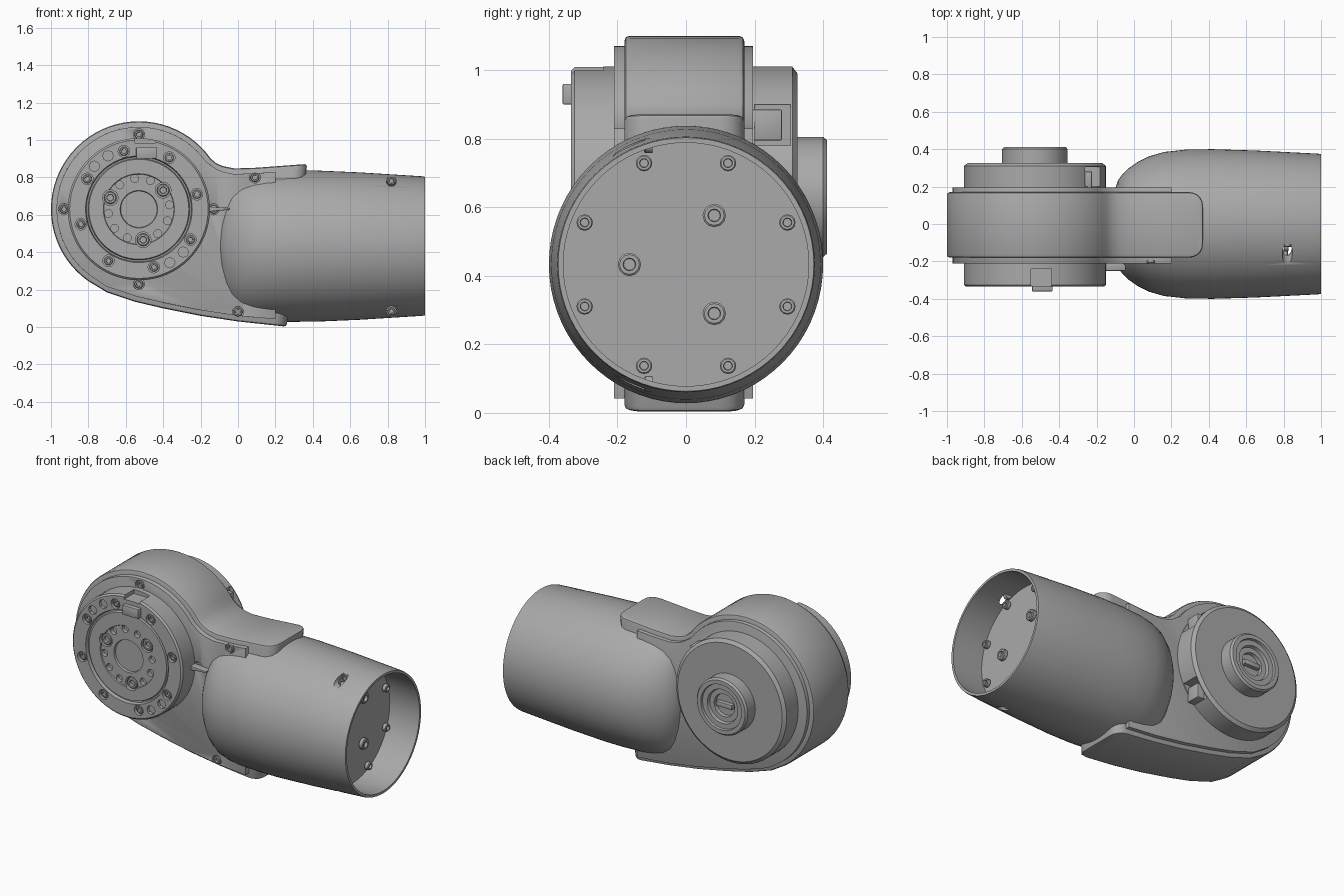
import bpy, bmesh
from math import sin, cos, pi, radians
from mathutils import Matrix, Vector

if "Cube" in bpy.data.objects:
    bpy.data.objects.remove(bpy.data.objects["Cube"])

grey = bpy.data.materials.new("machined grey")
grey.use_nodes = True
grey.diffuse_color = (0.4, 0.4, 0.4, 1)
grey.node_tree.nodes["Principled BSDF"].inputs["Base Color"].default_value = (0.4, 0.4, 0.4, 1)


def frame(origin, ax, ay):
    """Matrix with local x, y along ax, ay and local z pointing outward."""
    ax, ay = Vector(ax), Vector(ay)
    m = Matrix((ax, ay, ax.cross(ay))).transposed().to_4x4()
    m.translation = origin
    return m


FRONT = frame((-0.53, 0, 0.63), (1, 0, 0), (0, 0, 1))
BACK = frame((-0.53, 0, 0.63), (-1, 0, 0), (0, 0, 1))
SLEEVE = frame((0, 0, 0.433), (0, 1, 0), (0, 0, 1))


def polar(r, deg, z=0.0):
    return Matrix.Translation((r * cos(radians(deg)), r * sin(radians(deg)), z))


def lathe(bm, rings, m, seg=64):
    """Closed solid from rings (z, rx[, ry]) in the frame m."""
    loops = []
    for ring in rings:
        z, rx, ry = ring if len(ring) == 3 else (*ring, ring[1])
        loops.append([bm.verts.new(m @ Vector((rx * cos(2 * pi * i / seg), ry * sin(2 * pi * i / seg), z)))
                      for i in range(seg)])
    for a, b in zip(loops, loops[1:]):
        for i in range(seg):
            j = (i + 1) % seg
            bm.faces.new((a[i], a[j], b[j], b[i]))
    bm.faces.new(loops[0][::-1])
    bm.faces.new(loops[-1])


def prism(bm, pts, y0, y1):
    """Extrude an xz outline from y0 to y1."""
    a = [bm.verts.new((x, y0, z)) for x, z in pts]
    b = [bm.verts.new((x, y1, z)) for x, z in pts]
    for i in range(len(pts)):
        j = (i + 1) % len(pts)
        bm.faces.new((a[i], a[j], b[j], b[i]))
    bm.faces.new(a[::-1])
    bm.faces.new(b)


def box(bm, x0, x1, y0, y1, z0, z1):
    prism(bm, [(x0, z0), (x1, z0), (x1, z1), (x0, z1)], y0, y1)


def finish(name, bm, bevel=0, cutter=None):
    bmesh.ops.recalc_face_normals(bm, faces=bm.faces)
    mesh = bpy.data.meshes.new(name)
    bm.to_mesh(mesh)
    bm.free()
    mesh.materials.append(grey)
    ob = bpy.data.objects.new(name, mesh)
    bpy.context.collection.objects.link(ob)
    bpy.ops.object.select_all(action="DESELECT")
    ob.select_set(True)
    bpy.context.view_layer.objects.active = ob
    if cutter:
        cut = ob.modifiers.new("holes", "BOOLEAN")
        cut.operation, cut.object = "DIFFERENCE", cutter
        bpy.ops.object.modifier_apply(modifier=cut.name)
        bpy.data.objects.remove(cutter)
    if bevel:
        mod = ob.modifiers.new("soft edges", "BEVEL")
        mod.width, mod.segments, mod.angle_limit = bevel, 2, radians(40)
        bpy.ops.object.modifier_apply(modifier=mod.name)
    bpy.ops.object.shade_smooth_by_angle(angle=radians(35))
    return ob


def cutter_from(bm):
    ob = finish("hole_cutter", bm)
    ob.hide_render = True
    return ob


def outline(inset, top, bottom):
    """Round head with a neck that runs along +x."""
    r = 0.47 - inset
    arc = [(-0.53 + r * cos(radians(a)), 0.63 + r * sin(radians(a))) for a in range(35, 236, 5)]
    return arc + [(x, z + inset) for x, z in bottom] + [(x, z - inset) for x, z in reversed(top)]


# Central band with its top and bottom tongues
top = [(-0.115, 0.875), (-0.08, 0.86), (-0.02, 0.848), (0.1, 0.852), (0.37, 0.872)]
bottom = [(-0.7, 0.185), (-0.55, 0.135), (-0.4, 0.1), (-0.2, 0.06), (0, 0.03), (0.26, 0.002)]
bm = bmesh.new()
prism(bm, outline(0, top, bottom), -0.18, 0.17)
corners = [e for e in bm.edges if min(v.co.x for v in e.verts) > 0.2
           and abs(e.verts[0].co.z - e.verts[1].co.z) > 0.5]
bmesh.ops.bevel(bm, geom=corners, offset=0.07, segments=5, affect="EDGES", profile=0.5)
finish("joint_band", bm, 0.015)

# Slightly smaller side walls
bm = bmesh.new()
prism(bm, outline(0.03, top[:-1] + [(0.2, 0.86)], bottom[:-1] + [(0.2, 0.012)]), -0.21, 0.195)
cut = bmesh.new()
rim_screws = [FRONT @ polar(0.4, a, 0.21) for a in range(0, 360, 90)]
rim_screws += [frame((x, -0.21, z), (1, 0, 0), (0, 0, 1)) for x, z in ((0.09, 0.80), (0.0, 0.08))]
for m in rim_screws:
    lathe(cut, [(-0.015, 0.03), (0.02, 0.03)], m, 16)
finish("side_walls", bm, 0.008, cutter_from(cut))

# Sleeve: rounded towards the joint, open cup at the far end
bm = bmesh.new()
lathe(bm, [(-0.105, 0.10, 0.06), (-0.1, 0.19, 0.15), (-0.085, 0.235, 0.24), (-0.06, 0.268, 0.32),
           (-0.03, 0.297, 0.365), (0.02, 0.332, 0.39), (0.08, 0.362, 0.398), (0.16, 0.385, 0.403),
           (0.28, 0.398, 0.405), (0.42, 0.4, 0.404), (0.65, 0.393, 0.394), (0.985, 0.376, 0.373),
           (1.0, 0.373, 0.37), (1.0, 0.358, 0.355), (0.79, 0.365, 0.362)], SLEEVE, 72)
cut = bmesh.new()
sleeve_screws = [frame((0.82, -0.11, z), (1, 0, 0), (0, 0, 1)) for z in (0.78, 0.085)]
for m in sleeve_screws:
    lathe(cut, [(0, 0.027), (0.3, 0.027)], m, 20)
finish("sleeve", bm, 0, cutter_from(cut))

# Hole and bolt layout shared by both drive faces
bolts = bmesh.new()


def bolt(m, r):
    lathe(bolts, [(-0.02, r), (0, r), (0.004, r * 0.85), (0.004, r * 0.55), (-0.012, r * 0.5)], m, 12)


def face_pattern(cut, m, z_in, z_out, hex_phase, rim_phase):
    for i in range(12):
        big = i % 4 == 0
        p = m @ polar(0.165, hex_phase + 30 * i, z_in)
        r = 0.042 if big else 0.021
        lathe(cut, [(-0.025, r), (0.02, r)], p, 16)
        if big:
            bolt(p @ Matrix.Translation((0, 0, -0.006)), 0.034)
    for i in range(8):
        p = m @ polar(0.32, rim_phase + 45 * i, z_out)
        lathe(cut, [(-0.02, 0.031), (0.02, 0.031)], p, 16)
        bolt(p @ Matrix.Translation((0, 0, -0.012)), 0.024)


# Front drive unit
bm = bmesh.new()
lathe(bm, [(0.15, 0.38), (0.325, 0.38), (0.335, 0.37), (0.335, 0.285), (0.315, 0.28), (0.315, 0.272),
           (0.328, 0.267), (0.328, 0.19), (0.322, 0.187), (0.322, 0.1), (0.308, 0.097)], FRONT)
cut = bmesh.new()
face_pattern(cut, FRONT, 0.322, 0.335, 38, 14.5)
for a in (120, 136, 300, 316):
    lathe(cut, [(0.315, 0.028), (0.36, 0.028)], FRONT @ polar(0.33, a), 8)
box(cut, -0.55, -0.44, -0.35, -0.24, 0.985, 1.05)
finish("front_drive", bm, 0, cutter_from(cut))

# Small key and fin beside the front drive
bm = bmesh.new()
box(bm, -0.545, -0.435, -0.36, -0.3, 0.9, 0.96)
prism(bm, [(-0.17, 0.615), (-0.045, 0.627), (-0.045, 0.637), (-0.17, 0.645)], -0.25, -0.2)
finish("front_key_and_fin", bm, 0.004)

# Inner mounting plate inside the sleeve mouth
bm = bmesh.new()
lathe(bm, [(0.7, 0.357), (0.825, 0.357), (0.825, 0.345), (0.805, 0.34), (0.805, 0.285), (0.825, 0.28),
           (0.825, 0.1), (0.805, 0.097)], SLEEVE)
for i in range(8):
    lathe(bm, [(0.79, 0.048), (0.822, 0.044)], SLEEVE @ polar(0.31, 22.5 + 45 * i), 8)
cut = bmesh.new()
face_pattern(cut, SLEEVE, 0.825, 0.835, 60, 22.5)
finish("mouth_plate", bm, 0, cutter_from(cut))

# Rear cover with stepped cable boss and two connector notches
bm = bmesh.new()
lathe(bm, [(0.15, 0.38), (0.31, 0.38), (0.325, 0.36), (0.325, 0.175), (0.4, 0.175), (0.412, 0.165),
           (0.412, 0.14), (0.398, 0.137), (0.398, 0.105), (0.38, 0.1), (0.38, 0.07), (0.36, 0.067)], BACK)
cut = bmesh.new()
for z0 in (0.78, 0.34):
    box(cut, -0.27, 0, 0.2, 0.305, z0, z0 + 0.12)
finish("rear_cover", bm, 0, cutter_from(cut))

bm = bmesh.new()
for z0 in (0.795, 0.355):
    box(bm, -0.3, -0.225, 0.19, 0.28, z0, z0 + 0.09)
box(bm, -0.585, -0.475, 0.35, 0.385, 0.615, 0.645)
finish("rear_connectors", bm, 0.004)

# Remaining screws
for m in rim_screws:
    bolt(m @ Matrix.Translation((0, 0, -0.005)), 0.024)
for m in sleeve_screws:
    bolt(m @ Matrix.Translation((0, 0, 0.008)), 0.022)
finish("bolts", bolts)
